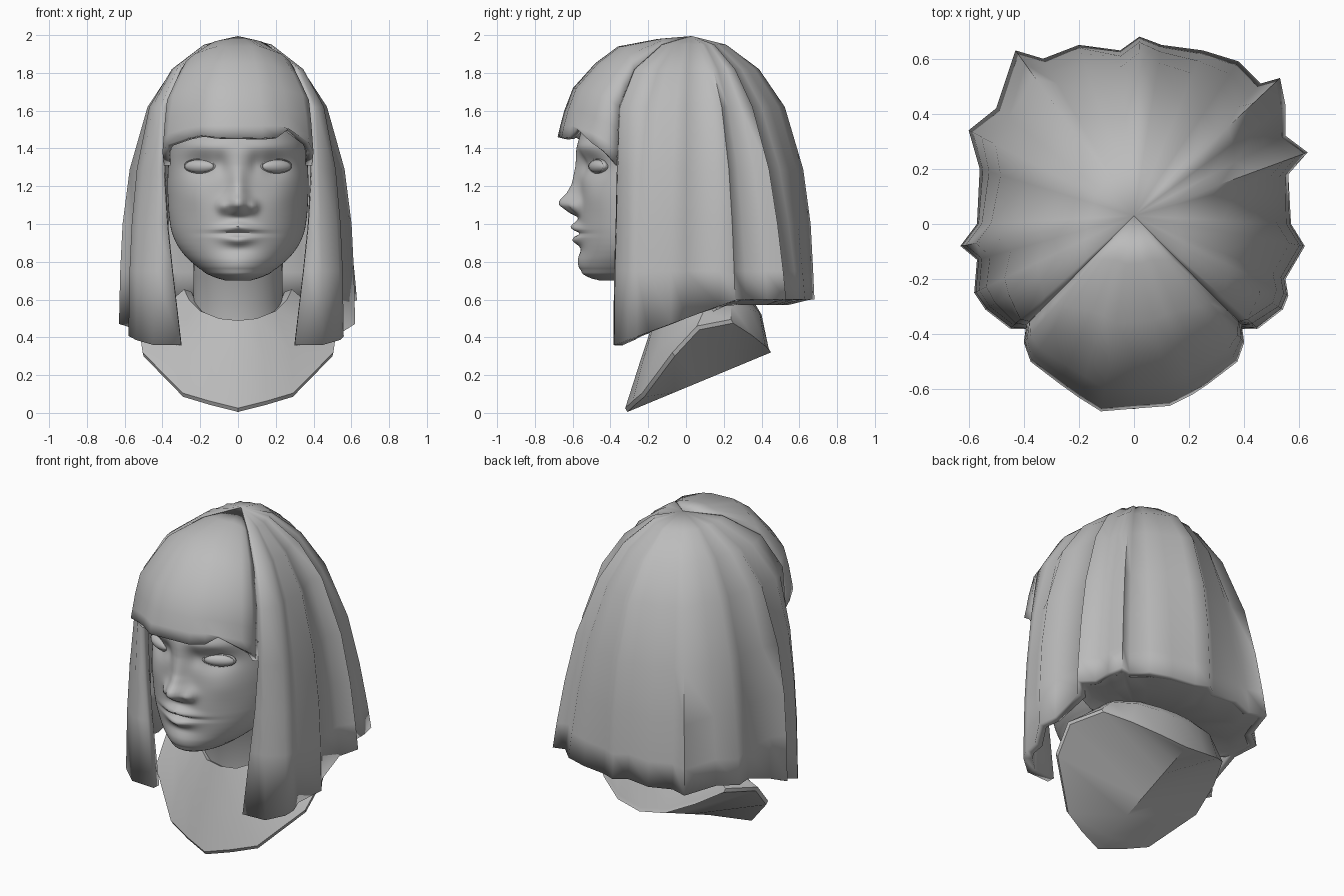
import bpy, bmesh, math
from math import sin, cos, pi, exp

if "Cube" in bpy.data.objects:
    bpy.data.objects.remove(bpy.data.objects["Cube"])

clay = bpy.data.materials.new("clay_grey")
clay.diffuse_color = (0.5, 0.5, 0.5, 1)
clay.use_nodes = True
clay.node_tree.nodes["Principled BSDF"].inputs["Base Color"].default_value = clay.diffuse_color


def finish(ob, angle):
    ob.data.materials.clear()
    ob.data.materials.append(clay)
    bpy.ops.object.select_all(action='DESELECT')
    ob.select_set(True)
    bpy.context.view_layer.objects.active = ob
    bpy.ops.object.shade_smooth_by_angle(angle=math.radians(angle))
    return ob


def loft(name, rows, closed=True, cap_first=False, cap_last=False, angle=40, thickness=0):
    """Skin rows of points; rows run downwards, points run counter-clockwise."""
    bm = bmesh.new()
    grid = [[bm.verts.new(p) for p in row] for row in rows]
    n = len(rows[0])
    for a, b in zip(grid, grid[1:]):
        for i in range(n if closed else n - 1):
            k = (i + 1) % n
            bm.faces.new((a[i], b[i], b[k], a[k]))
    if cap_first:
        bm.faces.new(grid[0])
    if cap_last:
        bm.faces.new(grid[-1][::-1])
    bmesh.ops.remove_doubles(bm, verts=bm.verts, dist=0.0005)
    me = bpy.data.meshes.new(name)
    bm.to_mesh(me)
    bm.free()
    ob = bpy.data.objects.new(name, me)
    bpy.context.collection.objects.link(ob)
    if thickness:
        mod = ob.modifiers.new("thickness", 'SOLIDIFY')
        mod.thickness = thickness
        mod.offset = -1
    return finish(ob, angle)


def interp(table, z, col):
    """Lookup in a table keyed by its first column, rising."""
    if z <= table[0][0]:
        return table[0][col]
    for a, b in zip(table, table[1:]):
        if z <= b[0]:
            t = (z - a[0]) / (b[0] - a[0])
            return a[col] + (b[col] - a[col]) * t
    return table[-1][col]


def bump(x, z, cx, cz, sx, sz):
    return exp(-((x - cx) / sx) ** 2 - ((z - cz) / sz) ** 2)


# ---- head: stacked rings (z, front y, half width, centre y, back depth)
HEAD = [(.700, -.45, .06, -.36, .06), (.712, -.505, .11, -.33, .12), (.735, -.545, .165, -.29, .18),
        (.78, -.566, .23, -.25, .25), (.86, -.562, .308, -.20, .33), (.95, -.568, .352, -.16, .40),
        (1.05, -.57, .367, -.15, .45), (1.2, -.562, .375, -.15, .5), (1.4, -.578, .365, -.15, .5),
        (1.6, -.53, .33, -.13, .48), (1.8, -.35, .2, -.08, .3)]
NOSE = [(1.035, 0), (1.06, .05), (1.10, .105), (1.125, .105), (1.16, .07), (1.21, .042), (1.31, .015), (1.42, 0)]


def relief(x, z):
    """Forward offset of the facial features."""
    ax = abs(x)
    nose_w = .045 + .022 * exp(-((z - 1.1) / .06) ** 2)
    d = interp(NOSE, z, 1) * exp(-(ax / nose_w) ** 2)
    d += .03 * bump(ax, z, .082, 1.09, .024, .032)               # nostril wings
    d += .042 * bump(ax, z, 0, .985 - .13 * ax, .098, .026)      # upper lip
    d += .036 * bump(ax, z, 0, .915 + .10 * ax, .085, .026)      # lower lip
    d -= .022 * bump(ax, z, 0, .950, .14, .011)                  # mouth line
    d -= .008 * bump(ax, z, 0, .865, .09, .025)                  # chin fold
    d += .010 * bump(ax, z, 0, .79, .10, .05)                    # chin
    d -= .042 * bump(ax, z, .19, 1.305, .10, .06)                # eye sockets
    d -= .015 * bump(ax, z, .09, 1.32, .03, .05)
    d += .014 * bump(ax, z, .18, 1.41, .14, .035)                # brows
    d += .012 * bump(ax, z, .24, 1.15, .09, .08)                 # cheeks
    return d


zs = [1.8, 1.7, 1.6, 1.54] + [1.5 - .0105 * i for i in range(74)] + [.722, .711, .704, .700]
angles = [-pi / 2 + pi * i / 80 for i in range(81)] + [pi / 2 + pi * i / 16 for i in range(1, 16)]
rows = []
for z in zs:
    # averaged lookup softens the joints between rings
    lo = .004 if z < .75 else .03
    yf, w, yc, back = [sum(interp(HEAD, z + o, c) for o in (-lo, 0, lo)) / 3 for c in (1, 2, 3, 4)]
    row = []
    for a in angles:
        x, c = w * sin(a), cos(a)
        y = yc + (yf - yc) * c if c > 0 else yc - back * c
        if c > 0:
            y -= relief(x, z) * min(1, c * 2)
        row.append((x, y, z))
    rows.append(row)
loft("head", rows, cap_first=True, cap_last=True, angle=60)

# ---- eyes with thin lids
for side, tag in ((1, "right"), (-1, "left")):
    turn = side * math.radians(27)
    bpy.ops.mesh.primitive_uv_sphere_add(segments=24, ring_count=14, radius=1,
                                         location=(side * .2, -.462, 1.305), rotation=(0, 0, turn))
    eye = bpy.context.object
    eye.name = tag + "_eye"
    eye.scale = (.092, .038, .036)
    finish(eye, 60)
    bpy.ops.mesh.primitive_torus_add(major_segments=28, minor_segments=8, major_radius=1, minor_radius=.09,
                                     location=(side * .2, -.468, 1.307), rotation=(pi / 2, 0, turn))
    lid = bpy.context.object
    lid.name = tag + "_eyelids"
    lid.scale = (.088, .037, .13)
    finish(lid, 60)

# ---- neck
rows = []
for z, cy, rx, ry in ((.85, -.03, .24, .22), (.72, 0, .235, .21), (.6, .06, .235, .22), (.45, .1, .26, .25)):
    rows.append([(rx * cos(2 * pi * i / 32), cy + ry * sin(2 * pi * i / 32), z) for i in range(32)])
loft("neck", rows, cap_first=True, cap_last=True)

# ---- bust: half rings from front centre to back centre, mirrored
RIM = [(0, -.31, .005), (.15, -.27, .043), (.29, -.22, .085), (.50, -.06, .30), (.52, .07, .44),
       (.43, .25, .475), (.31, .35, .41), (.16, .43, .345), (0, .45, .32)]
CHEST = [(0, -.25, .25), (.14, -.23, .27), (.28, -.16, .32), (.42, -.01, .45), (.43, .09, .53),
         (.36, .24, .57), (.26, .34, .55), (.13, .39, .53), (0, .40, .52)]
COLLAR = [(0, -.17, .49), (.10, -.16, .50), (.20, -.09, .54), (.26, 0, .60), (.285, .10, .655),
          (.27, .20, .63), (.20, .30, .60), (.10, .35, .58), (0, .37, .57)]


def mirrored(half):
    return half + [(-p[0],) + tuple(p[1:]) for p in half[-2:0:-1]]


edge = [(x * 1.01, y - .012, z + .02) for x, y, z in RIM]
inner = [(x * .86, y * .9 + .012, z - .015) for x, y, z in COLLAR]
keel = [(0, y, .005 + .415 * (y + .31)) for x, y, z in RIM]
loft("bust", [mirrored(r) for r in (inner, COLLAR, CHEST, edge, RIM, keel)], angle=35)

# ---- hair: locks run from the crown to a bumpy hem; tables give (z, share of hem radius)
SIDE = [(1.995, 0), (1.95, .28), (1.82, .55), (1.62, .76), (1.29, .91), (1.0, .97), (.75, .99)]
BACK_CORNER = [0, .24, .46, .645, .82, .91, .97]
TEMPLE = [0, .38, .73, .925, .955, .97, .99]
FRONT = [(1.995, 0), (1.98, .25), (1.94, .55), (1.85, .72), (1.72, .885), (1.60, .95), (1.52, .98), (1.46, 1)]
HEM = [(.30, -.385), (.45, -.38), (.54, -.31), (.56, -.26), (.55, -.20), (.62, -.08), (.57, 0), (.56, .18),
       (.63, .26), (.55, .32), (.55, .43), (.53, .53), (.46, .51), (.38, .59), (.25, .63), (.10, .65),
       (.02, .68), (-.05, .63), (-.20, .65), (-.33, .60), (-.43, .63), (-.50, .42), (-.60, .34), (-.56, .20),
       (-.57, 0), (-.63, -.08), (-.57, -.13), (-.58, -.25), (-.54, -.31), (-.45, -.38), (-.30, -.385)]
FRINGE = [(-.391, -.366, 1.31), (-.40, -.43, 1.38), (-.375, -.50, 1.42), (-.27, -.58, 1.455), (-.20, -.63, 1.47),
          (-.12, -.68, 1.46), (0, -.67, 1.457), (.13, -.66, 1.455), (.21, -.62, 1.46), (.27, -.58, 1.505),
          (.375, -.50, 1.43), (.40, -.43, 1.38), (.391, -.366, 1.31)]
CROWN_Y = .03


def spoke(x, y, f, z):
    return (x * f, CROWN_Y + (y - CROWN_Y) * f, z)


def from_end(i, items, weights, rest):
    """Weight by distance from the nearer end of a row."""
    k = min(i, len(items) - 1 - i)
    return weights[k] if k < len(weights) else rest


# curtain of hair around sides and back, its end locks clearing the face
FACE_EDGE = [.41] * 5 + [.385, .35, .30]
hem = [(x, y, min(.6, .36 + (y + .38) * .37)) for x, y in HEM]
rows = []
for j, edge_x in enumerate(FACE_EDGE):
    row = []
    for i, (hx, hy, hz) in enumerate(hem):
        z, f = SIDE[j] if j < len(SIDE) else (hz, 1)
        if j < len(SIDE):
            corner = abs(sin(2 * math.atan2(hy, hx))) ** 1.5 if hy > 0 else 0
            f += (BACK_CORNER[j] - f) * corner
            f += (TEMPLE[j] - f) * from_end(i, hem, (1, .95, .5, .3, .15), 0)
        if i in (0, len(hem) - 1):
            hx = math.copysign(edge_x, hx)
        row.append(spoke(hx, hy, f, z))
    rows.append(row)
loft("hair_curtain", rows, closed=False, angle=85, thickness=.05)

# underside closing the back locks towards the neck
back = hem[7:24]
loft("hair_underside", [[spoke(x, y, f, z + dz) for x, y, z in back]
                        for f, dz in ((.985, .003), (.78, -.03), (.4, .02))], closed=False, angle=60)

# fringe: full at the front, its ends running flush into the curtain
temple_up = [(z, f) for (z, _), f in zip(SIDE, TEMPLE)][::-1]
END_Z = [1.995, 1.95, 1.82, 1.72, 1.62, 1.5, 1.4, 1.31]
rows = []
for (zf, ff), ze in zip(FRONT, END_Z):
    fe = interp(temple_up, ze, 1)
    row = []
    for i, (hx, hy, hz) in enumerate(FRINGE):
        t = from_end(i, FRINGE, (0, .35, .65, .9), 1)
        last = interp(temple_up, 1.31, 1) * (1 - t) + t
        f = (fe * (1 - t) + ff * t) / last
        z = hz if ze == END_Z[-1] else ze * (1 - t) + zf * t
        row.append(spoke(hx, hy, f, z))
    rows.append(row)
loft("hair_fringe", rows, closed=False, angle=85, thickness=.035)
